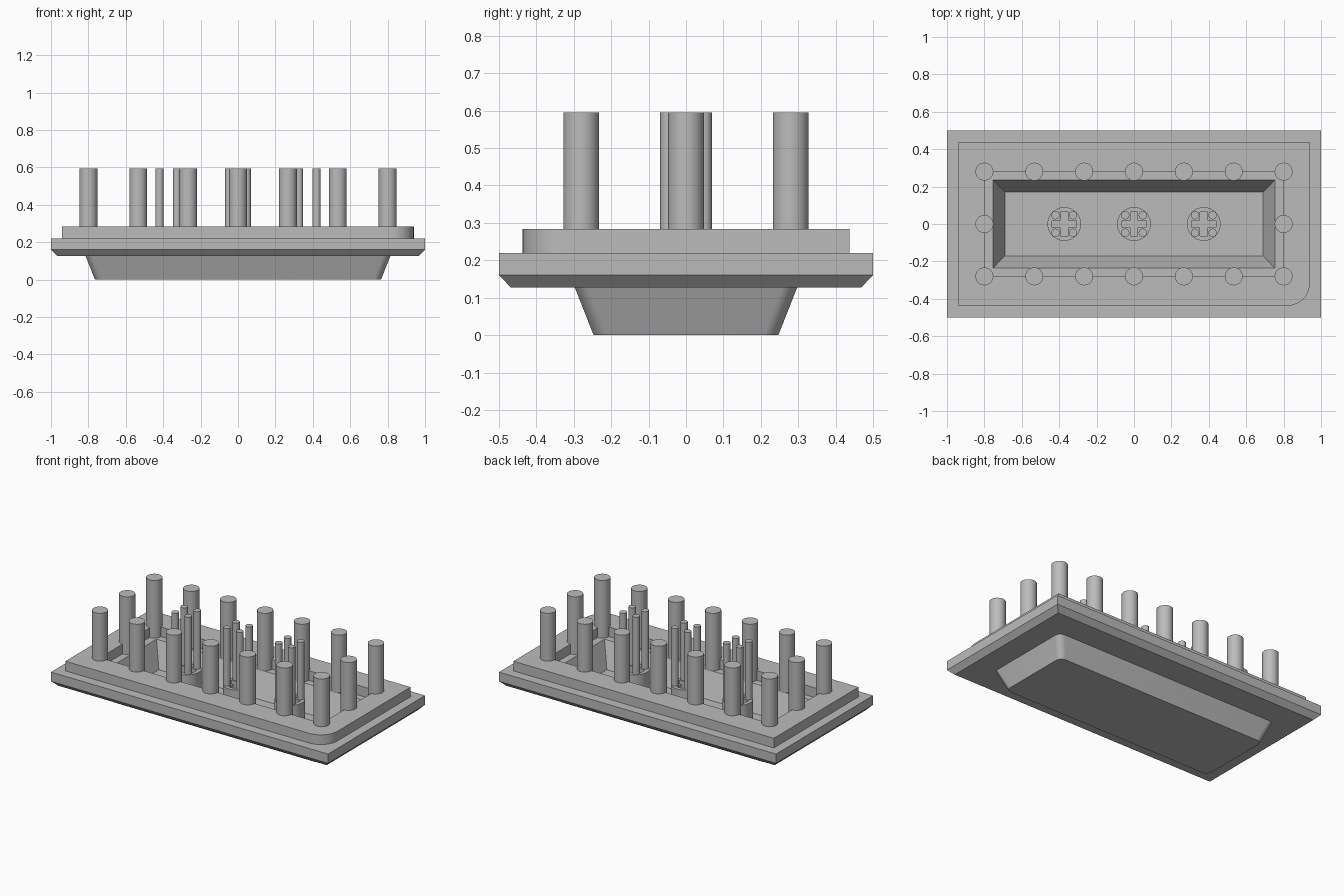
import bpy, bmesh, math

if "Cube" in bpy.data.objects:
    bpy.data.objects.remove(bpy.data.objects["Cube"], do_unlink=True)

GREY = (0.5, 0.5, 0.5, 1)
grey = bpy.data.materials.new("plain grey")
grey.use_nodes = True
grey.diffuse_color = GREY
grey.node_tree.nodes["Principled BSDF"].inputs["Base Color"].default_value = GREY


def finish(obj):
    """Give the part its material and smooth its round sides."""
    obj.data.materials.clear()
    obj.data.materials.append(grey)
    bpy.ops.object.select_all(action='DESELECT')
    obj.select_set(True)
    bpy.context.view_layer.objects.active = obj
    bpy.ops.object.shade_smooth_by_angle(angle=math.radians(30))
    return obj


def rect(hx, hy, radii=(0, 0, 0, 0), steps=10):
    """Rectangle outline; radii start at the (+x, +y) corner, anticlockwise."""
    pts = []
    for i, (sx, sy) in enumerate([(1, 1), (-1, 1), (-1, -1), (1, -1)]):
        r = radii[i]
        cx, cy = sx * (hx - r), sy * (hy - r)
        for k in range(steps + 1 if r else 1):
            a = math.pi / 2 * (i + k / steps)
            pts.append((cx + r * math.cos(a), cy + r * math.sin(a)))
    return pts


def loft(name, rings, cap_start=False, cap_end=False):
    """Skin a stack of (outline, height) rings."""
    bm = bmesh.new()
    loops = [[bm.verts.new((x, y, z)) for x, y in pts] for pts, z in rings]
    for a, b in zip(loops, loops[1:]):
        for i in range(len(a)):
            j = (i + 1) % len(a)
            bm.faces.new((a[i], a[j], b[j], b[i]))
    if cap_start:
        bm.faces.new(loops[0][::-1])
    if cap_end:
        bm.faces.new(loops[-1])
    mesh = bpy.data.meshes.new(name)
    bm.to_mesh(mesh)
    bm.free()
    obj = bpy.data.objects.new(name, mesh)
    bpy.context.collection.objects.link(obj)
    return finish(obj)


def slab(name, outlines, z0, z1, x=0):
    """Extrude a flat outline; further outlines become holes."""
    curve = bpy.data.curves.new(name, 'CURVE')
    curve.dimensions = '2D'
    curve.fill_mode = 'BOTH'
    curve.extrude = (z1 - z0) / 2
    for pts in outlines:
        spline = curve.splines.new('POLY')
        spline.points.add(len(pts) - 1)
        for p, (px, py) in zip(spline.points, pts):
            p.co = (px, py, 0, 1)
        spline.use_cyclic_u = True
    obj = bpy.data.objects.new(name, curve)
    obj.location = (x, 0, (z0 + z1) / 2)
    bpy.context.collection.objects.link(obj)
    bpy.ops.object.select_all(action='DESELECT')
    obj.select_set(True)
    bpy.context.view_layer.objects.active = obj
    bpy.ops.object.convert(target='MESH')
    return finish(bpy.context.object)


def post(name, x, y, r, z0, z1):
    bpy.ops.mesh.primitive_cylinder_add(vertices=32, radius=r, depth=z1 - z0,
                                        location=(x, y, (z0 + z1) / 2))
    bpy.context.object.name = name
    finish(bpy.context.object)


LEDGE, FLOOR, TOP = 0.22, 0.0625, 0.595

# Wide flange with chamfered underside, running into the sloped cavity
loft("flange_and_cavity", [
    (rect(0.79, 0.27), 0.127),
    (rect(0.968, 0.468), 0.127),
    (rect(1, 0.5), 0.16),
    (rect(1, 0.5), LEDGE),
    (rect(0.753, 0.235), LEDGE),
    (rect(0.69, 0.17), FLOOR)], cap_end=True)

# Tapered pan underneath
soft = (0.04,) * 4
loft("pan", [(rect(0.765, 0.247, soft), 0),
             (rect(0.815, 0.297, soft), 0.127)], cap_start=True)

# Raised rim with one rounded corner
slab("raised_rim", [rect(0.94, 0.437, (0, 0, 0, 0.12)), rect(0.80, 0.28)],
     LEDGE - 0.01, 0.283)

# Posts around the rim
spots = [(0.8 * i / 3, s * 0.28) for i in range(-3, 4) for s in (-1, 1)]
spots += [(-0.8, 0), (0.8, 0)]
for x, y in spots:
    post("rim_post", x, y, 0.048, 0.15, TOP)

# Round stems with a cross slot, each carrying four thin pins
w, s = 0.019, 0.065
quarter = [(s, w), (w, w), (w, s)]
cross = []
for turn in range(4):
    for x, y in quarter:
        for _ in range(turn):
            x, y = -y, x
        cross.append((x, y))
    # the next quarter turn starts on the far side of the arm
circle = [(0.09 * math.cos(math.tau * i / 48), 0.09 * math.sin(math.tau * i / 48))
          for i in range(48)]
for cx in (-0.373, 0, 0.373):
    slab("stem", [circle, cross], FLOOR - 0.01, LEDGE, cx)
    for sx in (-1, 1):
        for sy in (-1, 1):
            post("stem_pin", cx + sx * 0.047, sy * 0.047, 0.022, LEDGE - 0.02, TOP)
